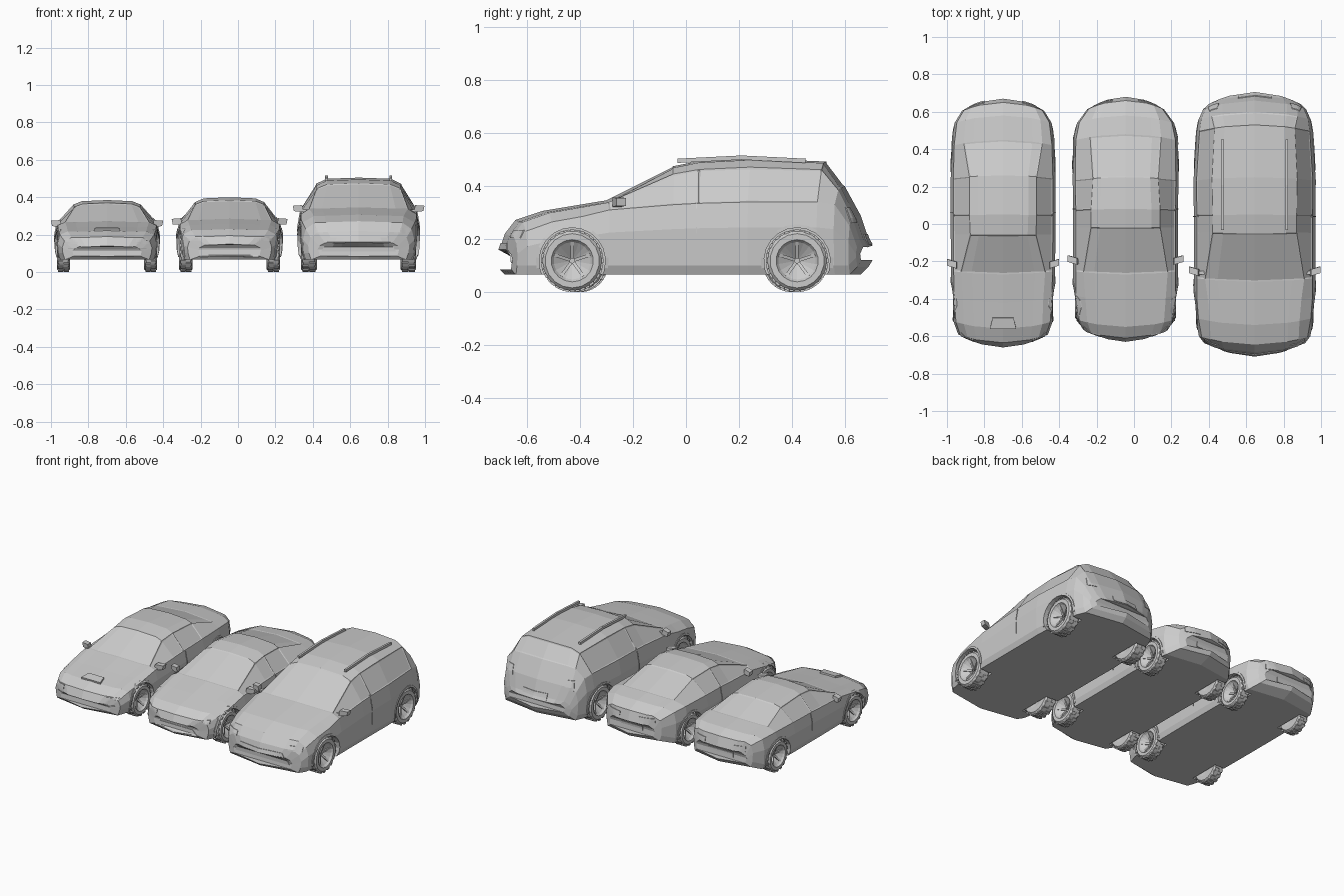
import bpy, bmesh, math
from mathutils import Vector, Matrix
from mathutils.bvhtree import BVHTree

if "Cube" in bpy.data.objects:
    bpy.data.objects.remove(bpy.data.objects["Cube"])

grey = bpy.data.materials.new("plain grey")
grey.use_nodes = True
grey.diffuse_color = (0.6, 0.6, 0.6, 1)
grey.node_tree.nodes["Principled BSDF"].inputs["Base Color"].default_value = (0.6, 0.6, 0.6, 1)


def add_object(name, bm):
    bmesh.ops.recalc_face_normals(bm, faces=bm.faces)
    mesh = bpy.data.meshes.new(name)
    bm.to_mesh(mesh)
    bm.free()
    mesh.materials.append(grey)
    obj = bpy.data.objects.new(name, mesh)
    bpy.context.collection.objects.link(obj)
    return obj


def add_block(bm, centre, size, rotation=Matrix()):
    place = Matrix.Translation(centre) @ rotation @ Matrix.Diagonal((*size, 1))
    return bmesh.ops.create_cube(bm, size=1, matrix=place)["verts"]


def section(cx, y, width, top, belt, roof, floor):
    """Closed cross-section of a body, bowed so that the ends are rounded in plan."""
    edge = top - 0.2 * (top - belt)
    half = [(0.94 * width, floor), (0.985 * width, floor + 0.035),
            (width, floor + 0.65 * (belt - floor)), (0.95 * width, belt),
            (roof, edge), (0.75 * roof, top - 0.006)]
    ring = [(0, floor)] + half + [(0, top)] + [(-x, z) for x, z in reversed(half)]
    return [Vector((cx + x, y * (1 - 0.07 * (x / width) ** 2), z)) for x, z in ring]


def loft_body(car):
    bm = bmesh.new()
    stations = car["stations"]
    last = len(stations) - 1
    rings = []
    for i, (y, width, top, belt, roof) in enumerate(stations):
        floor = {0: 0.085, last - 1: 0.095, last: 0.12}.get(i, 0.066)
        rings.append([bm.verts.new(p) for p in section(car["x"], y, width, top, belt, roof, floor)])
    n = len(rings[0])
    faces = [[bm.faces.new((a[k], a[(k + 1) % n], b[(k + 1) % n], b[k])) for k in range(n)]
             for a, b in zip(rings, rings[1:])]
    # Bumper ends closed by strips running from side to side
    for ring in (rings[0], rings[-1]):
        for k in range(n // 2):
            strip = [ring[k], ring[k + 1], ring[n - k - 1], ring[-k]]
            bm.faces.new(list(dict.fromkeys(strip)))
    bmesh.ops.recalc_face_normals(bm, faces=bm.faces)
    # Windows are shallow insets, two on each side and one at each end
    cowl, tail = car["cowl"], car["tail"]
    middle = cowl + 2
    groups = [[faces[i][k] for i in span] for k in (4, n - 5)
              for span in (range(cowl, middle), range(middle, tail))]
    groups += [faces[i][5:n - 5] for i in (cowl, tail)]
    for group in groups:
        bmesh.ops.inset_region(bm, faces=group, thickness=0.008, depth=-0.003)
    return bm


def panel(tree, name, rows, direction):
    """Thin raised plate laid over the body by casting a grid of points onto it."""
    bm = bmesh.new()
    direction = Vector(direction)
    grid = []
    for row in rows:
        line = []
        for p in row:
            hit = tree.ray_cast(Vector(p) - direction * 3, direction)[0]
            line.append(bm.verts.new(hit + direction * 0.004) if hit else None)
        grid.append(line)
    for a, b in zip(grid, grid[1:]):
        for k in range(len(a) - 1):
            quad = (a[k], a[k + 1], b[k + 1], b[k])
            if all(quad):
                bm.faces.new(quad)
    raised = bmesh.ops.extrude_face_region(bm, geom=bm.faces[:], use_keep_orig=True)["geom"]
    for v in raised:
        if isinstance(v, bmesh.types.BMVert):
            v.co -= direction * 0.008
    return add_object(name, bm)


def end_panel(tree, name, cx, spec, direction):
    offset, low_half, high_half, z0, z1 = spec
    for side in ((1, -1) if offset else (1,)):
        rows = []
        for j in range(4):
            t = j / 3
            half = low_half + (high_half - low_half) * t
            rows.append([(cx + side * offset + half * (i / 4 - 1), 0, z0 + (z1 - z0) * t)
                         for i in range(9)])
        panel(tree, name, rows, direction)


def make_wheel_mesh(radius, width):
    """Tyre and deep dished rim turned about x, with its outer face at x = 0."""
    r = radius - 0.004
    bm = bmesh.new()
    profile = [(-0.055, 0.1 * r), (-0.012, 0.62 * r), (0, 0.7 * r), (0, 0.9 * r), (-0.012, r),
               (0.012 - width, r), (-width, 0.9 * r), (-width, 0.62 * r), (-0.06, 0.1 * r)]
    n = 18
    turns = [Matrix.Rotation(math.tau * i / n, 3, "X") for i in range(n)]
    rings = [[bm.verts.new(t @ Vector((x, 0, rad))) for x, rad in profile] for t in turns]
    for i in range(n):
        a, b = rings[i], rings[(i + 1) % n]
        for k in range(len(profile) - 1):
            bm.faces.new((a[k], a[k + 1], b[k + 1], b[k]))
    bm.faces.new([ring[0] for ring in rings])
    bm.faces.new([ring[-1] for ring in rings])
    # Staggered tread blocks
    for i in range(n):
        for row in (0, 1):
            spin = Matrix.Rotation(math.tau * (i + row / 2) / n, 4, "X")
            centre = spin @ Vector((-width * (0.28 + 0.44 * row), 0, r))
            add_block(bm, centre, (0.38 * width, 0.018, 0.008), spin)
    # Spokes lean back into the dish
    for i in range(5):
        spin = Matrix.Rotation(math.tau * i / 5, 4, "X")
        add_block(bm, spin @ Vector((-0.026, 0, 0.36 * r)), (0.008, 0.012, 0.6 * r),
                  spin @ Matrix.Rotation(0.4, 4, "Y"))
    wheel = add_object("wheel", bm)
    mesh = wheel.data
    bpy.data.objects.remove(wheel)
    return mesh


def cut_arches(body, car):
    bm = bmesh.new()
    inner, outer = car["track"] - car["tyre"] - 0.006, 0.42
    for side in (1, -1):
        for y in car["axles"]:
            place = (Matrix.Translation((car["x"] + side * (inner + outer) / 2, y, car["radius"]))
                     @ Matrix.Rotation(math.pi / 2, 4, "Y"))
            bmesh.ops.create_cone(bm, cap_ends=True, segments=20, radius1=car["radius"] + 0.008,
                                  radius2=car["radius"] + 0.008, depth=outer - inner, matrix=place)
    cutter = add_object("arch_cutter", bm)
    cutter.hide_render = True
    cut = body.modifiers.new("arches", "BOOLEAN")
    cut.operation, cut.solver, cut.object = "DIFFERENCE", "EXACT", cutter
    graph = bpy.context.evaluated_depsgraph_get()
    mesh = bpy.data.meshes.new_from_object(body.evaluated_get(graph))
    body.modifiers.clear()
    body.data = mesh
    bpy.data.objects.remove(cutter)


def build_car(car):
    cx, radius = car["x"], car["radius"]
    bm = loft_body(car)
    tree = BVHTree.FromBMesh(bm)
    body = add_object(car["name"] + "_body", bm)
    cut_arches(body, car)
    # Wheels, arch lips, door seams and mirrors on both sides
    mesh = make_wheel_mesh(radius, car["tyre"])
    for side in (1, -1):
        inward = (-side, 0, 0)
        for y in car["axles"]:
            wheel = bpy.data.objects.new("wheel", mesh)
            wheel.location = (cx + side * car["track"], y, radius)
            wheel.rotation_euler.z = 0 if side > 0 else math.pi
            bpy.context.collection.objects.link(wheel)
            angles = [math.radians(-12 + 204 * i / 12) for i in range(13)]
            panel(tree, "arch_lip", [[(cx, y + r * math.cos(a), radius + r * math.sin(a))
                  for a in angles] for r in (radius + 0.007, radius + 0.02)], inward)
        y, z, reach = car["mirror"]
        heights = [0.15 + (z - 0.15) * i / 8 for i in range(9)]
        panel(tree, "door_seam", [[(cx, car["seam"] + d, h) for h in heights]
                                  for d in (-0.002, 0.002)], inward)
        bm = bmesh.new()
        verts = add_block(bm, (cx + side * reach, y, z), (0.05, 0.035, 0.036))
        for v in verts:
            if (v.co.x - cx) * side > reach:
                v.co.y += 0.015
                v.co.z = z + 0.8 * (v.co.z - z)
            if v.co.z < z:
                v.co.x -= side * 0.006
        add_block(bm, (cx + side * (reach - 0.035), y, z - 0.012), (0.05, 0.02, 0.012))
        add_object("mirror", bm)
    for name, spec in car["front"]:
        end_panel(tree, name, cx, spec, (0, 1, 0))
    for name, spec in car["back"]:
        end_panel(tree, name, cx, spec, (0, -1, 0))


build_car(dict(
    name="saloon", x=-0.70, radius=0.105, tyre=0.07, track=0.268, axles=(-0.4, 0.4),
    cowl=4, tail=7, seam=0.06, mirror=(-0.22, 0.26, 0.275),
    stations=[(-.66, .19, .14, .12, .15), (-.635, .24, .19, .165, .19), (-.56, .265, .222, .2, .21),
              (-.42, .275, .245, .225, .215), (-.27, .278, .272, .25, .225), (-.06, .28, .37, .26, .175),
              (.05, .28, .385, .265, .18), (.26, .28, .37, .27, .18), (.45, .275, .305, .272, .21),
              (.58, .26, .29, .265, .2), (.65, .22, .265, .24, .17), (.67, .19, .2, .17, .15)],
    front=[("headlight", (.19, .035, .035, .15, .18)), ("bumper_line", (0, .21, .21, .125, .13))],
    back=[("number_plate", (0, .09, .09, .135, .17)), ("tail_light", (.14, .04, .04, .195, .23))]))

build_car(dict(
    name="coupe", x=-0.045, radius=0.108, tyre=0.072, track=0.27, axles=(-0.41, 0.4),
    cowl=4, tail=7, seam=0.08, mirror=(-0.2, 0.27, 0.285),
    stations=[(-.63, .17, .15, .13, .13), (-.61, .225, .195, .17, .185), (-.55, .26, .23, .2, .205),
              (-.41, .28, .258, .23, .215), (-.27, .28, .285, .255, .225), (-.02, .28, .385, .265, .185),
              (.08, .28, .4, .27, .185), (.25, .283, .385, .275, .175), (.48, .28, .315, .28, .19),
              (.58, .26, .3, .27, .18), (.66, .205, .265, .23, .15), (.68, .17, .2, .17, .13)],
    front=[("headlight", (.18, .045, .045, .165, .19)), ("grille", (0, .16, .12, .08, .115))],
    back=[("number_plate", (0, .08, .08, .14, .175)), ("tail_light", (.12, .05, .05, .215, .24))]))

build_car(dict(
    name="estate", x=0.645, radius=0.118, tyre=0.085, track=0.308, axles=(-0.43, 0.42),
    cowl=5, tail=9, seam=0.04, mirror=(-0.26, 0.34, 0.327),
    stations=[(-.705, .22, .16, .14, .18), (-.685, .27, .22, .185, .22), (-.645, .298, .272, .23, .235),
              (-.54, .316, .307, .265, .24), (-.42, .325, .327, .285, .25), (-.31, .325, .345, .31, .265),
              (-.05, .325, .475, .33, .225), (.05, .325, .495, .335, .225), (.25, .327, .505, .34, .228),
              (.53, .31, .493, .34, .215), (.6, .3, .4, .33, .23), (.66, .275, .29, .25, .23),
              (.69, .245, .2, .17, .2), (.705, .215, .175, .15, .18)],
    front=[("headlight", (.23, .04, .04, .205, .235)), ("grille", (0, .2, .155, .11, .185))],
    back=[("number_plate", (0, .09, .09, .18, .22)), ("tail_light", (.22, .03, .02, .26, .32))]))

# Scoop on the saloon bonnet
bm = bmesh.new()
for v in add_block(bm, (-0.70, -0.53, 0.23), (0.14, 0.06, 0.012), Matrix.Rotation(0.16, 4, "X")):
    if v.co.y > -0.53:
        v.co.x = -0.70 + (v.co.x + 0.70) * 0.8
add_object("bonnet_scoop", bm)

# Roof rails of the estate
bm = bmesh.new()
for side in (1, -1):
    for y, z, tilt in ((0.09, 0.502, 0.05), (0.33, 0.502, -0.05)):
        add_block(bm, (0.645 + side * 0.172, y, z), (0.014, 0.245, 0.016),
                  Matrix.Rotation(tilt, 4, "X"))
add_object("roof_rails", bm)
